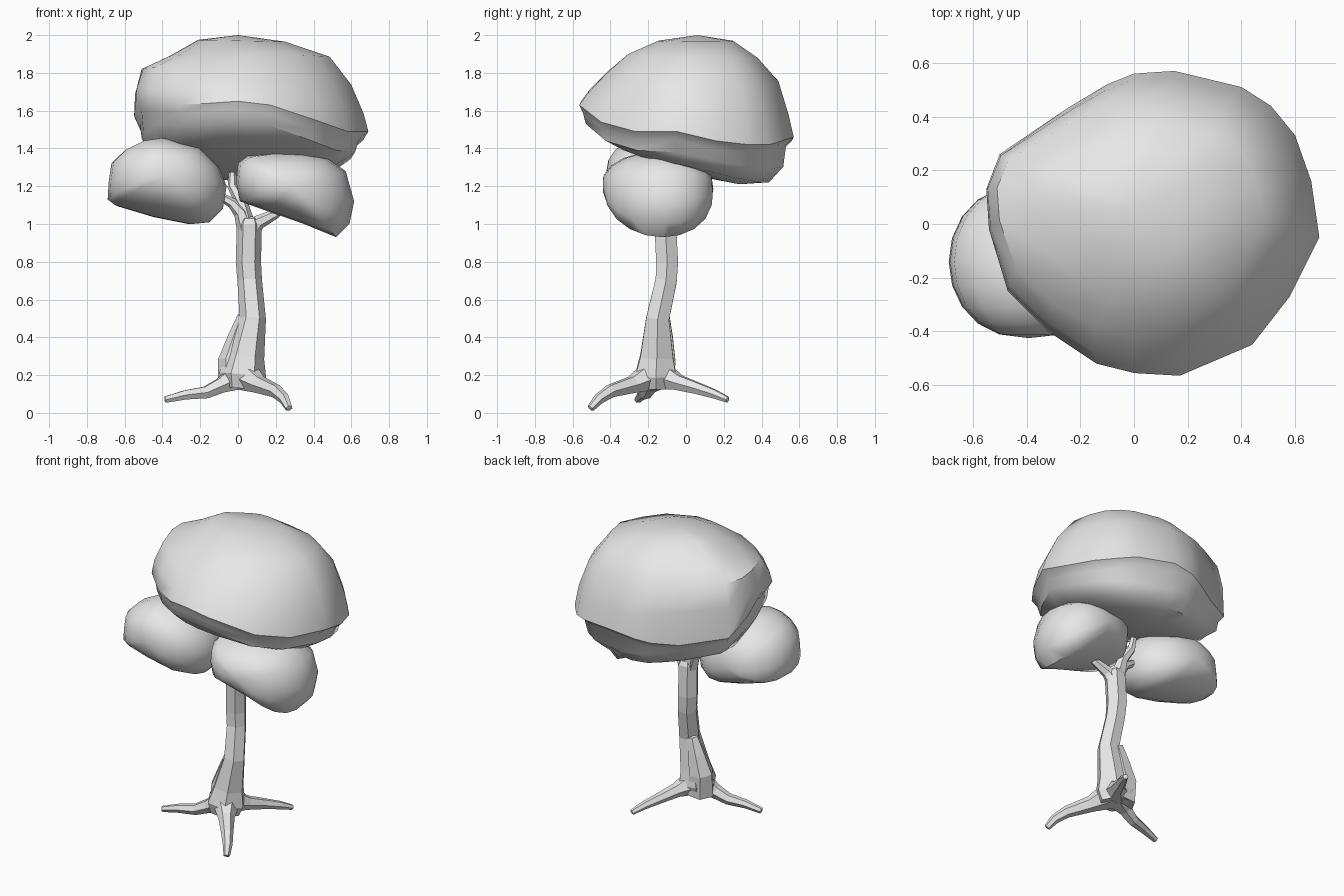
import bpy
import bmesh
from math import cos, sin, pi
from mathutils import Vector

cube = bpy.data.objects.get("Cube")
if cube:
    bpy.data.objects.remove(cube, do_unlink=True)

grey = bpy.data.materials.new("plain grey")
grey.use_nodes = True
grey.diffuse_color = (0.8, 0.8, 0.8, 1)
grey.node_tree.nodes["Principled BSDF"].inputs["Base Color"].default_value = (0.8, 0.8, 0.8, 1)


def loft(name, rings, start, end, smooth_angle=None):
    """Skin a list of equal rings and close both ends to a point."""
    bm = bmesh.new()
    loops = [[bm.verts.new(p) for p in ring] for ring in rings]
    n = len(loops[0])
    for a, b in zip(loops, loops[1:]):
        for i in range(n):
            j = (i + 1) % n
            bm.faces.new((a[i], a[j], b[j], b[i]))
    for loop, tip in ((loops[0], start), (loops[-1], end)):
        pole = bm.verts.new(tip)
        for i in range(n):
            bm.faces.new((loop[i], loop[(i + 1) % n], pole))
    bmesh.ops.recalc_face_normals(bm, faces=bm.faces)
    mesh = bpy.data.meshes.new(name)
    bm.to_mesh(mesh)
    bm.free()
    mesh.materials.append(grey)
    obj = bpy.data.objects.new(name, mesh)
    bpy.context.collection.objects.link(obj)
    if smooth_angle:
        bpy.ops.object.select_all(action='DESELECT')
        obj.select_set(True)
        bpy.context.view_layer.objects.active = obj
        bpy.ops.object.shade_smooth_by_angle(angle=smooth_angle)


def tube(name, path, sides=6):
    """Faceted limb through (x, y, z, radius) points."""
    pts = [Vector(p[:3]) for p in path]
    overall = (pts[-1] - pts[0]).normalized()
    ref = Vector((0, 1, 0)) if abs(overall.z) > 0.6 else Vector((0, 0, 1))
    rings = []
    for i, p in enumerate(pts):
        d = (pts[min(i + 1, len(pts) - 1)] - pts[max(i - 1, 0)]).normalized()
        u = d.cross(ref).normalized()
        v = d.cross(u)
        r = path[i][3]
        rings.append([p + r * (u * cos(2 * pi * k / sides) + v * sin(2 * pi * k / sides))
                      for k in range(sides)])
    loft(name, rings, pts[0], pts[-1] + overall * path[-1][3] * 0.3)


# Main canopy: a domed cap with a wavy rim over a shallower belly
rim = [(.69, -.05, 1.49), (.66, .16, 1.44), (.60, .33, 1.42), (.51, .44, 1.42), (.40, .51, 1.44),
       (.15, .57, 1.46), (0, .56, 1.44), (-.10, .52, 1.42), (-.25, .43, 1.41), (-.50, .26, 1.46),
       (-.55, .13, 1.57), (-.54, -.02, 1.66), (-.47, -.25, 1.64), (-.32, -.40, 1.63),
       (-.14, -.52, 1.64), (0, -.555, 1.65), (.17, -.565, 1.63), (.44, -.45, 1.54),
       (.58, -.27, 1.49)]


def canopy_ring(cx, cy, sx, sy, z, tx, ty, drop=None, rise=None):
    """Rim plan refitted to a tilted ellipse, kept clear below or above the rim."""
    ring = []
    for x, y, edge in rim:
        u, v = (x - .07) / .62, y / .57
        h = z + u * tx + v * ty
        if drop is not None:
            h = min(h, edge - drop)
        if rise is not None:
            h = max(h, edge + rise)
        ring.append((cx + u * sx, cy + v * sy, h))
    return ring


loft("main_canopy",
     [canopy_ring(.04, .09, .25, .22, 1.275, -.02, -.06),
      canopy_ring(.04, .01, .48, .43, 1.335, -.03, -.11, .15),
      canopy_ring(.055, -.01, .565, .525, 1.425, -.055, -.115, .10),
      canopy_ring(.06, -.01, .58, .54, 1.52, -.08, -.08, .04),
      rim,
      canopy_ring(.06, .01, .605, .535, 1.64, -.06, -.06, rise=.06),
      canopy_ring(.045, .03, .555, .46, 1.78, -.045, -.02),
      canopy_ring(.065, .035, .42, .345, 1.89, -.005, -.01),
      canopy_ring(.02, .05, .23, .20, 1.97, -.005, 0)],
     (.04, .08, 1.25), (0, .06, 2.0), .75)


# Two smaller leaf clumps: front outlines swelled along y, tipped and skewed
def clump(name, outline, y_mid, y_half, tip=0, skew=0):
    cx = sum(p[0] for p in outline) / len(outline)
    cz = sum(p[1] for p in outline) / len(outline)
    rings = []
    steps = 10
    for k in range(1, steps):
        a = pi * k / steps
        s = sin(a) ** 0.85
        dy = -y_half * cos(a)
        rings.append([(cx + (x - cx) * s, y_mid + dy + skew * (x - cx) * s,
                       cz + (z - cz) * s + tip * dy) for x, z in outline])
    loft(name, rings, (cx, y_mid - y_half, cz - tip * y_half),
         (cx, y_mid + y_half, cz + tip * y_half), 1.1)


clump("right_clump",
      [(-.69, 1.13), (-.685, 1.22), (-.67, 1.32), (-.60, 1.39), (-.50, 1.44), (-.40, 1.455),
       (-.20, 1.40), (-.10, 1.30), (-.06, 1.20), (-.08, 1.08), (-.15, 1.01), (-.25, 1.0),
       (-.45, 1.04), (-.65, 1.10)], -.14, .285, tip=-.12)
clump("left_clump",
      [(-.01, 1.22), (0, 1.32), (.05, 1.36), (.20, 1.38), (.34, 1.38), (.47, 1.35),
       (.57, 1.28), (.615, 1.12), (.59, 1.0), (.52, .93), (.35, 1.0), (.15, 1.07),
       (.01, 1.12)], -.15, .29, skew=.12)

# Trunk and its side buttress
tube("trunk", [(.02, -.16, .13, .10), (.025, -.16, .20, .125), (.04, -.155, .30, .10),
               (.078, -.15, .50, .07), (.062, -.105, .70, .065), (.055, -.10, .80, .067),
               (.06, -.11, 1.0, .066), (.06, -.11, 1.03, .05)])
tube("buttress", [(-.015, -.14, .14, .09), (-.025, -.125, .28, .08), (.005, -.12, .40, .058),
                  (.035, -.12, .51, .038)])

# Roots
tube("right_root", [(.02, -.16, .20, .085), (-.09, -.19, .145, .045), (-.17, -.21, .108, .036),
                    (-.28, -.235, .095, .028), (-.385, -.255, .07, .019)])
tube("front_root", [(.03, -.17, .20, .09), (.11, -.28, .15, .05), (.20, -.40, .115, .037),
                    (.245, -.46, .075, .03), (.27, -.505, .024, .02)])
tube("back_root", [(.03, -.14, .20, .085), (.10, -.04, .16, .045), (.155, .06, .13, .034),
                   (.21, .15, .10, .026), (.25, .22, .07, .017)])

# Branches reaching into the leaves
tube("right_branch", [(.05, -.11, .96, .055), (.015, -.11, 1.06, .038), (-.03, -.11, 1.11, .028),
                      (-.10, -.11, 1.15, .02)])
tube("left_branch", [(.06, -.11, .95, .055), (.11, -.12, 1.01, .038), (.20, -.13, 1.055, .026),
                     (.25, -.14, 1.12, .018)])
tube("upper_branch", [(.04, -.11, 1.0, .05), (.015, -.09, 1.12, .034), (-.03, -.06, 1.20, .026),
                      (-.03, -.04, 1.27, .02)])
